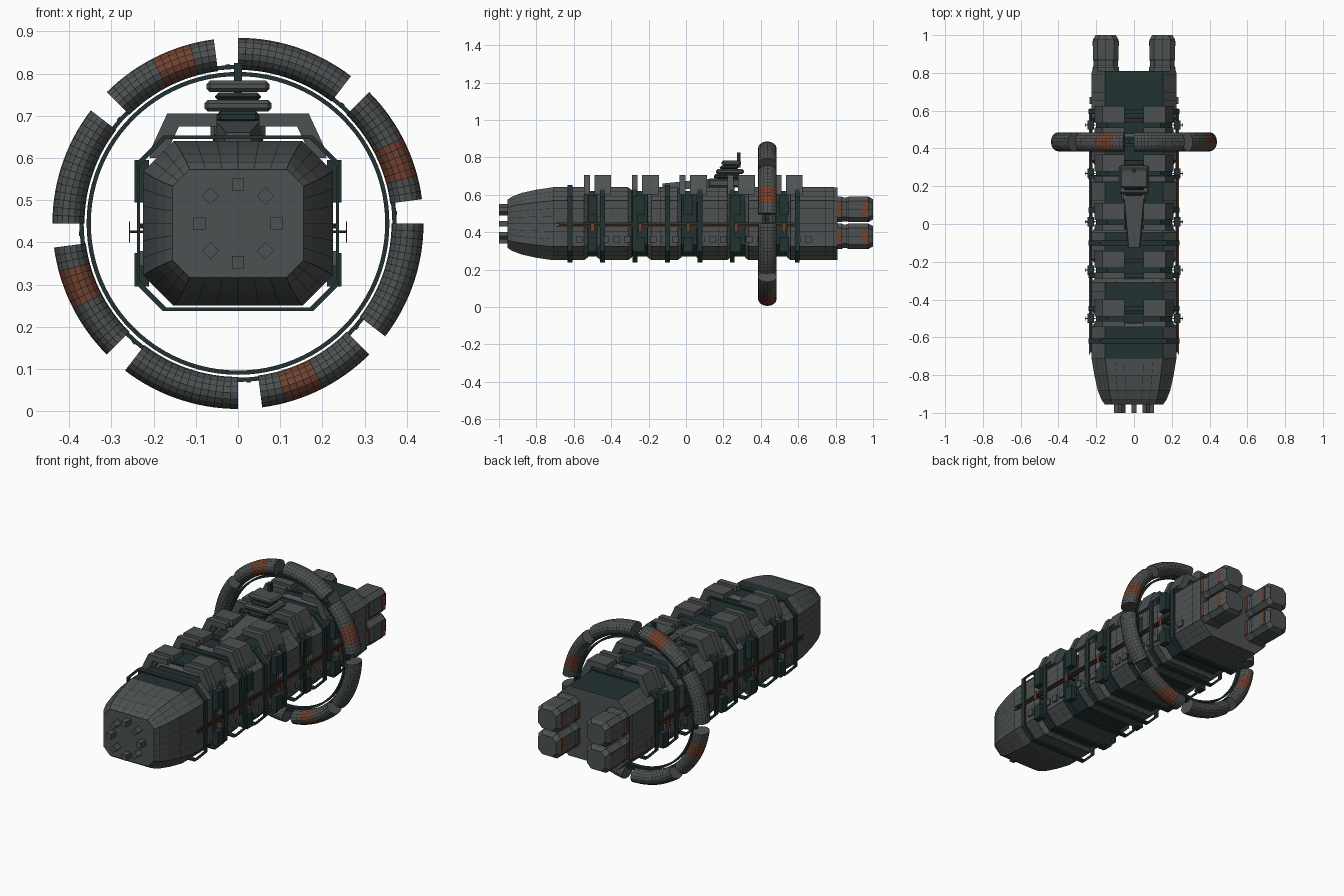
import bpy, bmesh, math
from mathutils import Matrix, Vector

if "Cube" in bpy.data.objects:
    bpy.data.objects.remove(bpy.data.objects["Cube"], do_unlink=True)


def material(name, rgb):
    m = bpy.data.materials.new(name)
    m.use_nodes = True
    m.diffuse_color = (*rgb, 1)
    bsdf = m.node_tree.nodes["Principled BSDF"]
    bsdf.inputs["Base Color"].default_value = (*rgb, 1)
    bsdf.inputs["Roughness"].default_value = 0.7
    return m


HULL, SEAM, TEAL, RUST, STRIPE = range(5)
MATS = [material("hull grey", (0.075, 0.083, 0.083)),
        material("seam black", (0.012, 0.013, 0.013)),
        material("dark teal", (0.016, 0.032, 0.032)),
        material("rust orange", (0.17, 0.052, 0.027)),
        material("stripe brown", (0.16, 0.062, 0.022))]
CZ = 0.445  # height of the long axis


def finish(name, bm, mat=None, seams=0.0, smooth=False):
    """Turn a bmesh into an object; seams draws thin dark lines between panels."""
    bmesh.ops.recalc_face_normals(bm, faces=bm.faces)
    if mat is not None:
        for f in bm.faces:
            f.material_index = mat
    if seams:
        panels = [f for f in bm.faces if len(f.verts) == 4]
        rims = bmesh.ops.inset_individual(bm, faces=panels, thickness=seams)["faces"]
        for f in rims:
            if f.material_index != TEAL:
                f.material_index = SEAM
    me = bpy.data.meshes.new(name)
    bm.to_mesh(me)
    bm.free()
    for m in MATS:
        me.materials.append(m)
    ob = bpy.data.objects.new(name, me)
    bpy.context.collection.objects.link(ob)
    if smooth:
        me.polygons.foreach_set("use_smooth", [True] * len(me.polygons))
    return ob


def octagon(hx, hz, c, split=1):
    """Chamfered rectangle, with each straight side cut into panels."""
    quarter = [(hx, hz - c), (hx - c, hz)]
    pts = quarter + [(-x, z) for x, z in reversed(quarter)]
    pts += [(-x, -z) for x, z in pts]
    out = []
    for i, a in enumerate(pts):
        b = pts[(i + 1) % len(pts)]
        n = split if i % 2 else max(1, split // 2)
        out += [(a[0] + (b[0] - a[0]) * k / n, a[1] + (b[1] - a[1]) * k / n) for k in range(n)]
    return out


def loft(name, sections, mat=HULL, cx=0, cz=CZ, split=1, seams=0, top=None):
    """Skin octagonal sections (y, half width, half height, chamfer) along y."""
    bm = bmesh.new()
    rings = [[bm.verts.new((cx + x, y, cz + z)) for x, z in octagon(hx, hz, c, split)]
             for y, hx, hz, c in sections]
    for r, s in zip(rings, rings[1:]):
        for i in range(len(r)):
            bm.faces.new((r[i], r[i - 1], s[i - 1], s[i]))
    bm.faces.new(rings[0])
    bm.faces.new(rings[-1])
    bm.normal_update()
    bmesh.ops.recalc_face_normals(bm, faces=bm.faces)
    for f in bm.faces:
        on_top = top is not None and f.normal.z > 0.95 and f.calc_center_median().y > top
        f.material_index = TEAL if on_top else mat
    return finish(name, bm, seams=seams)


def box(name, center, size, mat=HULL, turn=0, bevel=0):
    bm = bmesh.new()
    bmesh.ops.create_cube(bm, size=1, matrix=Matrix.Translation(Vector(center))
                          @ Matrix.Rotation(turn, 4, "Y") @ Matrix.Diagonal((*size, 1)))
    if bevel:
        bmesh.ops.bevel(bm, geom=bm.edges[:], offset=bevel, segments=1, affect="EDGES")
    return finish(name, bm, mat)


def extrude(name, outline, y0, y1, mat=HULL):
    """Extrude an xz outline along y."""
    bm = bmesh.new()
    f = bm.faces.new([bm.verts.new((x, y0, z)) for x, z in outline])
    new = bmesh.ops.extrude_face_region(bm, geom=[f])["geom"]
    bmesh.ops.translate(bm, vec=(0, y1 - y0, 0), verts=[v for v in new if isinstance(v, bmesh.types.BMVert)])
    return finish(name, bm, mat)


def ring_band(name, start, end, steps, profile, y, mat, seams=0, patch=None, smooth=False):
    """Sweep a (radius, y) profile around the long axis between two angles."""
    bm = bmesh.new()
    full = end - start >= 360
    loops = []
    for k in range(steps if full else steps + 1):
        a = math.radians(start + (end - start) * k / steps)
        loops.append([bm.verts.new((r * math.cos(a), y + d, CZ + r * math.sin(a))) for r, d in profile])
    for k in range(steps):
        p, q = loops[k], loops[(k + 1) % len(loops)]
        for i in range(len(p)):
            f = bm.faces.new((p[i], p[i - 1], q[i - 1], q[i]))
            f.material_index = RUST if patch and patch[0] <= k < patch[1] else mat
    if not full:
        bm.faces.new(loops[0]).material_index = mat
        bm.faces.new(loops[-1]).material_index = mat
    return finish(name, bm, seams=seams, smooth=smooth)


# Inner core, seen in the gaps between hull blocks
loft("core", [(-0.6, 0.2, 0.175, 0.06), (0.75, 0.2, 0.175, 0.06)], TEAL)

# Nose with its front hull block
W, H, C = 0.225, 0.195, 0.072
nose = [(-0.955, 0.155, 0.128, 0.04), (-0.93, 0.172, 0.145, 0.05), (-0.88, 0.192, 0.164, 0.06),
        (-0.8, 0.21, 0.182, 0.068), (-0.71, W, H, C), (-0.63, W, H, C), (-0.545, W, H, C),
        (-0.525, W - 0.015, H - 0.015, C)]
loft("nose_block", nose, split=6, seams=0.0011, top=-0.71)

# Middle and stern hull blocks
for i, (a, b) in enumerate([(-0.475, -0.29), (-0.205, -0.025), (0.055, 0.24), (0.315, 0.48), (0.54, 0.81)]):
    last = b > 0.8
    n = 5 if last else 3
    inner = [(a + 0.02 + (b - a - 0.04) * k / n, W, H, C) for k in range(n + 1)]
    ends = 0.002 if last else 0.015
    loft(f"hull_block_{i + 1}", [(a, W - 0.015, H - 0.015, C)] + inner + [(b, W - ends, H - ends, C)],
         split=6, seams=0.0011, top=-1)

# Thin hoops around the hull
for i in range(8):
    y = -0.62 + 0.1735 * i
    bm = bmesh.new()
    loops = [[bm.verts.new((x, yy, CZ + z)) for x, z in octagon(hx, hz, 0.062)]
             for yy, hx, hz in [(y - 0.013, 0.24, 0.208), (y + 0.013, 0.24, 0.208),
                                (y + 0.013, 0.232, 0.2), (y - 0.013, 0.232, 0.2)]]
    for k in range(4):
        p, q = loops[k - 1], loops[k]
        for j in range(8):
            bm.faces.new((p[j - 1], p[j], q[j], q[j - 1]))
    finish(f"hull_hoop_{i + 1}", bm, TEAL)

# Raised brackets over the gaps, and clamps on the flanks
arch = [(0.21, 0.6), (0.205, 0.625), (0.168, 0.705), (0.05, 0.705), (0.05, 0.675), (0.14, 0.675), (0.175, 0.6)]
for i in range(5):
    gap = -0.5 + 0.256 * i
    for s, side in ((1, "left"), (-1, "right")):
        for kind, y, w in (("narrow", gap - 0.03, 0.032), ("wide", gap + 0.055, 0.09)):
            extrude(f"{kind}_bracket_{side}_{i + 1}", [(s * x, z) for x, z in arch], y - w / 2, y + w / 2)
        for z, h in ((0.545, 0.1), (0.335, 0.08)):
            box(f"flank_clamp_{side}", (s * 0.228, gap, z), (0.034, 0.05, h), TEAL)
        for dy in (-0.07, 0.07, 0.13):
            box(f"flank_hatch_{side}", (s * 0.229, gap + dy, 0.362), (0.012, 0.035, 0.035))
        box(f"flank_fin_{side}", (s * 0.257, gap, 0.425), (0.003, 0.02, 0.05), RUST)
        box(f"fin_stem_{side}", (s * 0.23, gap, 0.425), (0.054, 0.006, 0.006), SEAM)

# Long flank rails
for s, side in ((1, "left"), (-1, "right")):
    for z in (0.43, 0.448):
        box(f"flank_rail_{side}", (s * 0.236, -0.05, z), (0.006, 1.28, 0.005), STRIPE)
    box(f"rail_backing_{side}", (s * 0.226, -0.05, 0.439), (0.012, 1.26, 0.012), SEAM)

# Forward sensor studs
for i in range(8):
    a = i * math.pi / 4
    box(f"nose_stud_{i + 1}", (0.092 * math.cos(a), -0.972, CZ + 0.092 * math.sin(a)),
        (0.029, 0.056, 0.029), turn=-a)

# Engine pods with orange marking plates
for s, side in ((1, "left"), (-1, "right")):
    for z, level in ((0.378, "lower"), (0.522, "upper")):
        x, r = s * 0.15, 0.068
        loft(f"engine_pod_{level}_{side}", [(0.79, r, r, 0.024), (0.83, r, r, 0.024), (0.84, r - 0.004, r - 0.004, 0.024),
             (0.86, r - 0.004, r - 0.004, 0.024), (0.87, r, r, 0.024), (0.975, r, r, 0.024),
             (1.0, r - 0.014, r - 0.014, 0.024)], cx=x, cz=z, split=2, seams=0.001)
        for y, w in ((0.82, 0.018), (0.955, 0.026)):
            for t in (1, -1):
                box(f"engine_mark_{level}_{side}", (x + t * r, y, z), (0.004, w, 0.075), RUST)

# Command deck: tapering foredeck, stacked tower and mast
bm = bmesh.new()
deck = [[bm.verts.new((x, y, z)) for x, y in ((-b, 0.17), (-a, -0.125), (a, -0.125), (b, 0.17))]
        for z, a, b in ((0.63, 0.034, 0.06), (0.675, 0.028, 0.055))]
for v in deck[1]:
    v.co.z += 0.015 if v.co.y > 0 else -0.015
for k in range(4):
    bm.faces.new((deck[0][k - 1], deck[0][k], deck[1][k], deck[1][k - 1]))
bm.faces.new(deck[1])
bm.faces.new(deck[0])
finish("foredeck", bm, HULL)
for i, (z, h, w, y0, y1) in enumerate([(0.662, 0.045, 0.13, 0.12, 0.3), (0.697, 0.03, 0.1, 0.15, 0.29),
                                       (0.724, 0.028, 0.16, 0.16, 0.31), (0.745, 0.02, 0.11, 0.18, 0.28),
                                       (0.77, 0.028, 0.15, 0.19, 0.295)]):
    box(f"tower_deck_{i + 1}", (0, (y0 + y1) / 2, z), (w, y1 - y0, h), TEAL if i in (1, 3) else HULL, bevel=0.009)
box("mast", (0, 0.282, 0.785), (0.018, 0.02, 0.08), TEAL)

# Habitat ring: eight curved sections and two thin carrier rings
RY = 0.435
oval = [(0.402 + 0.038 * math.cos(k * math.pi / 8), 0.05 * math.sin(k * math.pi / 8)) for k in range(16)]
for i in range(8):
    a = 45 * i + 7.5
    ring_band(f"ring_section_{i + 1}", a, a + 37.5, 15, oval, RY, HULL, 0.0012,
              (3, 8) if i % 2 == 0 else None)
    g = math.radians(a - 3.75)
    box(f"ring_joint_{i + 1}", (0.372 * math.cos(g), RY, CZ + 0.372 * math.sin(g)), (0.012, 0.02, 0.01), SEAM, -g)
for name, r in (("outer_carrier_ring", 0.371), ("inner_carrier_ring", 0.354)):
    ring_band(name, 0, 360, 96, [(r - 0.005, -0.012), (r + 0.005, -0.012), (r + 0.005, 0.012), (r - 0.005, 0.012)],
              RY, TEAL, smooth=False)
